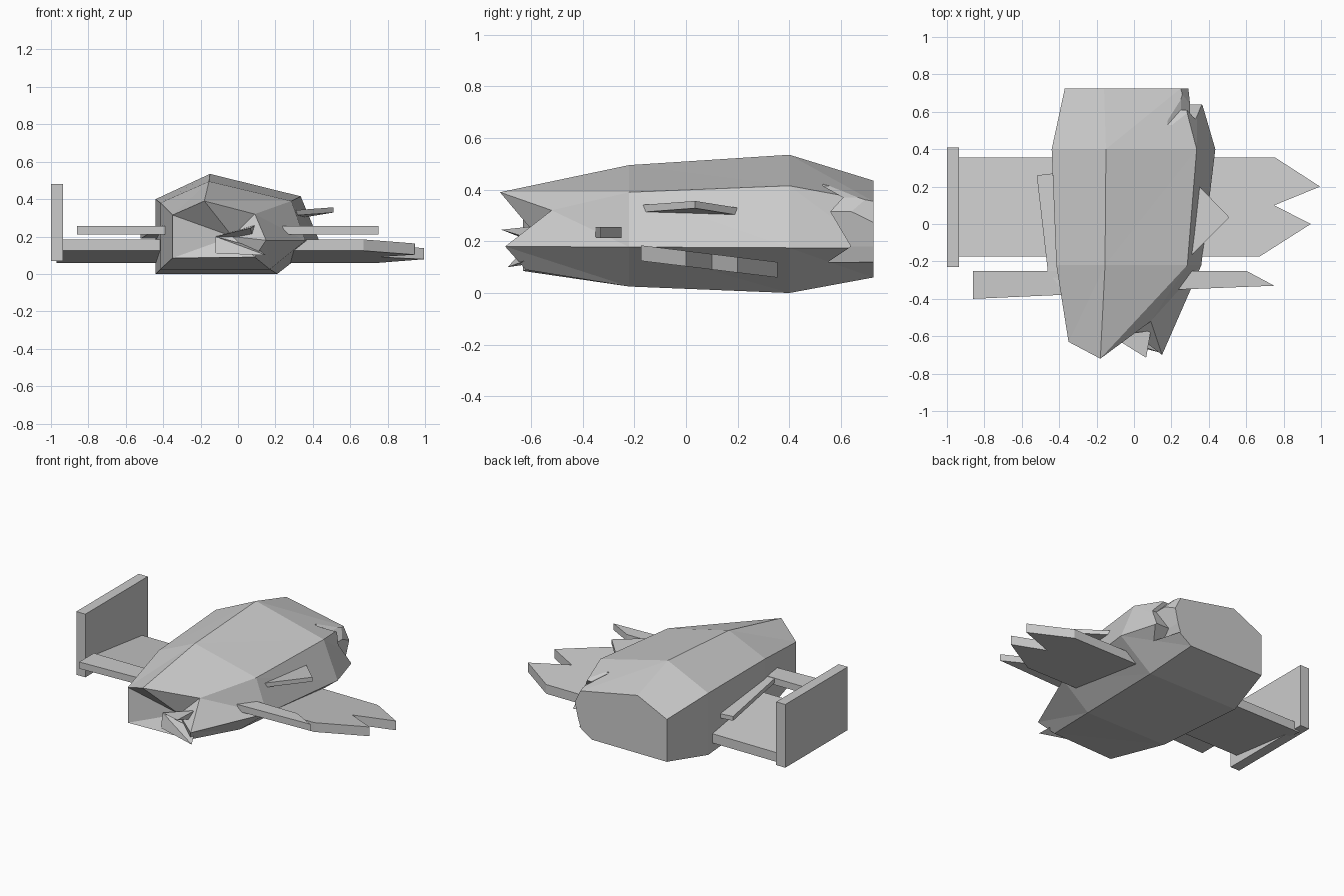
import bpy, bmesh
from mathutils import Vector

if "Cube" in bpy.data.objects:
    bpy.data.objects.remove(bpy.data.objects["Cube"])

grey = bpy.data.materials.new("hull grey")
grey.diffuse_color = (0.6, 0.6, 0.6, 1)
grey.use_nodes = True
grey.node_tree.nodes["Principled BSDF"].inputs["Base Color"].default_value = grey.diffuse_color


def finish(name, bm):
    bmesh.ops.recalc_face_normals(bm, faces=bm.faces)
    me = bpy.data.meshes.new(name)
    bm.to_mesh(me)
    bm.free()
    me.materials.append(grey)
    ob = bpy.data.objects.new(name, me)
    bpy.context.collection.objects.link(ob)
    return ob


def slab(name, outline, top, thick):
    """Flat plate: xy outline, top height given by a function of x and y."""
    bm = bmesh.new()
    up = [bm.verts.new((x, y, top(x, y))) for x, y in outline]
    lo = [bm.verts.new((x, y, top(x, y) - thick)) for x, y in outline]
    bm.faces.new(up)
    bm.faces.new(lo[::-1])
    n = len(up)
    for i in range(n):
        j = (i + 1) % n
        bm.faces.new((up[i], lo[i], lo[j], up[j]))
    return finish(name, bm)


def shard(name, tip, base):
    """Broken splinter: a triangle base drawn to a tip."""
    bm = bmesh.new()
    t = bm.verts.new(tip)
    b = [bm.verts.new(p) for p in base]
    bm.faces.new(b)
    for i in range(3):
        bm.faces.new((t, b[i], b[(i + 1) % 3]))
    return finish(name, bm)


# Hull: six-sided rings from the torn nose to the tail
# order: lower left, upper left, ridge, upper right, outer right, lower right
rings = [
    [(-.35, -.63, .085), (-.35, -.63, .315), (-.18, -.72, .39),
     (.09, -.52, .32), (.15, -.70, .18), (.09, -.62, .09)],
    [(-.415, -.22, .025), (-.415, -.22, .38), (-.155, -.22, .495),
     (.285, -.22, .39), (.36, -.22, .178), (.17, -.22, .025)],
    [(-.44, .4, 0), (-.44, .4, .4), (-.15, .4, .535),
     (.335, .4, .415), (.435, .4, .175), (.21, .4, 0)],
    [(-.37, .725, .06), (-.37, .725, .335), (-.16, .725, .435),
     (.25, .725, .355), (.34, .725, .175), (.17, .725, .06)],
]
bm = bmesh.new()
vr = [[bm.verts.new(p) for p in r] for r in rings]
for a, b in zip(vr, vr[1:]):
    for i in range(6):
        j = (i + 1) % 6
        bm.faces.new((a[i], b[i], b[j]))
        bm.faces.new((a[i], b[j], a[j]))
bm.faces.new(vr[-1])
core = bm.verts.new((-.03, -.56, .2))
for i in range(6):
    bm.faces.new((core, vr[0][i], vr[0][(i + 1) % 6]))
bmesh.ops.dissolve_limit(bm, angle_limit=0.01, verts=bm.verts, edges=bm.edges)
hull = finish("hull", bm)

# Jagged bite out of the right rear corner
bite = [(.17, .53, .46), (.18, .53, .415), (.25, .61, .37), (.30, .56, .315),
        (.27, .64, .18), (.25, .55, .12)]
bm = bmesh.new()
cols = []
for x, y, z in bite:
    cols.append([bm.verts.new(p) for p in
                 ((x, y, z), (.7, y, z), (.7, .8, z), (x, .8, z))])
for a, b in zip(cols, cols[1:]):
    for i in range(4):
        j = (i + 1) % 4
        bm.faces.new((a[i], a[j], b[j], b[i]))
bm.faces.new(cols[0])
bm.faces.new(cols[-1])
bmesh.ops.triangulate(bm, faces=bm.faces)
cutter = finish("bite_cutter", bm)
cutter.hide_render = True
mod = hull.modifiers.new("bite", 'BOOLEAN')
mod.operation = 'DIFFERENCE'
mod.solver = 'EXACT'
mod.object = cutter
bpy.context.view_layer.update()
dg = bpy.context.evaluated_depsgraph_get()
cut = bpy.data.meshes.new_from_object(hull.evaluated_get(dg))
hull.modifiers.clear()
hull.data = cut
bpy.data.objects.remove(cutter)

# Splinters inside the torn nose
shard("nose_splinter_upper", (.065, -.715, .245),
      [(-.12, -.6, .2), (.09, -.57, .26), (.08, -.57, .2)])
shard("nose_splinter_lower", (.15, -.69, .10),
      [(-.12, -.60, .2), (-.12, -.62, .11), (.10, -.58, .14)])


# Main wings, higher at the front edge
def wing_top(x, y):
    return .163 - .122 * y


slab("right_wing", [(.15, .355), (.755, .355), (.995, .2), (.75, .1),
                    (.945, 0), (.67, -.175), (.15, -.175)], wing_top, .06)
slab("left_wing", [(-.97, .355), (-.3, .355), (-.3, -.175), (-.97, -.175)],
     wing_top, .06)

# Upright plate on the left wing tip
slab("wing_end_plate", [(-1, -.23), (-.935, -.23), (-.935, .41), (-1, .41)],
     lambda x, y: .48, .41)

# Front winglets
slab("left_winglet", [(-.86, -.25), (-.3, -.25), (-.3, -.375), (-.86, -.40)],
     lambda x, y: .255, .043)
slab("right_winglet", [(.2, -.25), (.6, -.25), (.75, -.33), (.2, -.352)],
     lambda x, y: .255, .043)

# Broken side fins
slab("right_side_fin", [(.35, .2), (.51, .035), (.275, -.2), (.25, 0)],
     lambda x, y: .335 + .12 * (x - .32) - .045 * y, .028)
slab("left_side_fin", [(-.52, .26), (-.435, .27), (-.40, -.33), (-.46, -.26)],
     lambda x, y: .235 - .07 * y, .028)
